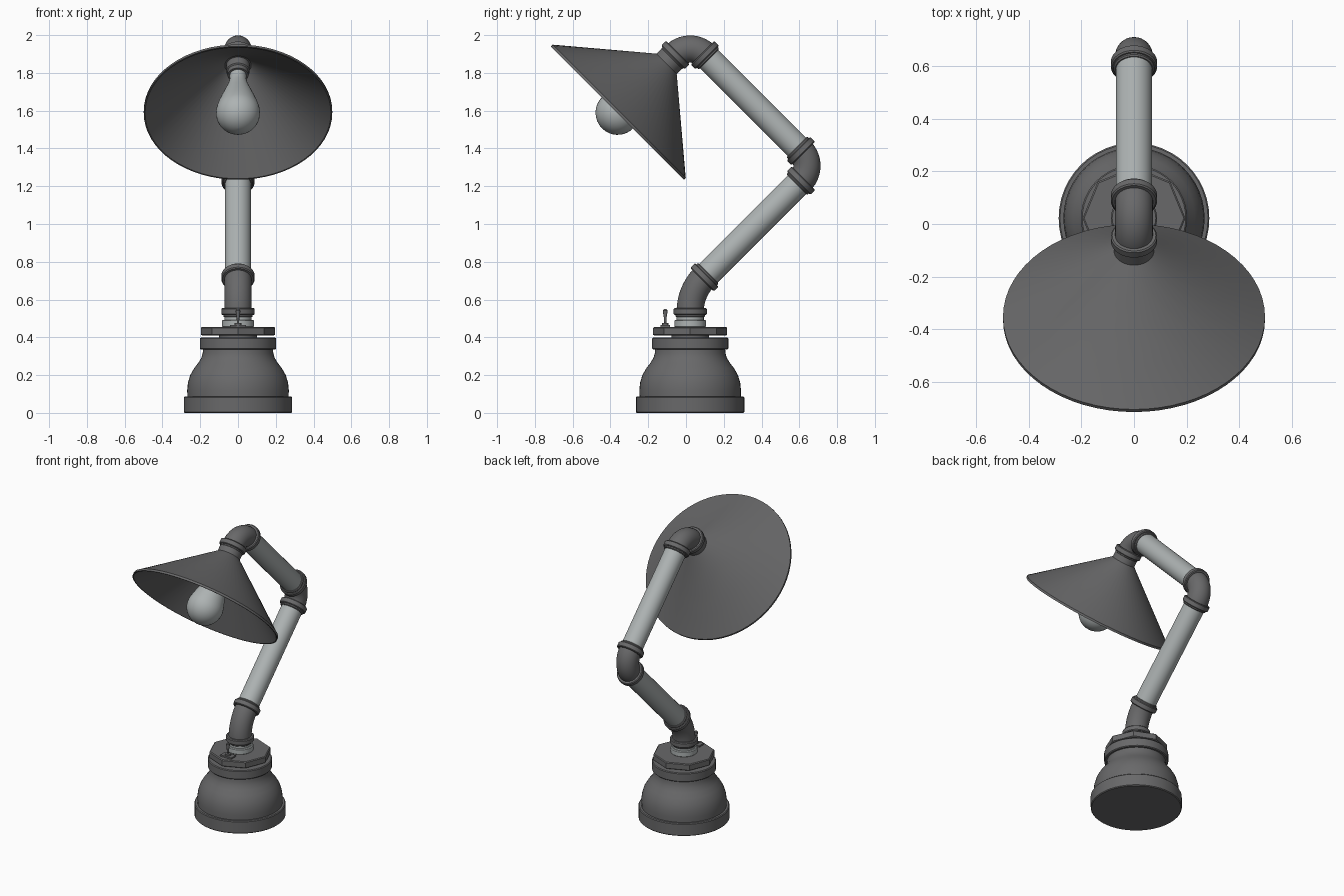
import bpy, bmesh, math
from mathutils import Vector, Matrix

if "Cube" in bpy.data.objects:
    bpy.data.objects.remove(bpy.data.objects["Cube"])


def material(name, rgb):
    m = bpy.data.materials.new(name)
    m.diffuse_color = (*rgb, 1)
    m.use_nodes = True
    m.node_tree.nodes["Principled BSDF"].inputs["Base Color"].default_value = m.diffuse_color
    return m


DARK = material("dark iron", (0.14, 0.14, 0.143))
LIGHT = material("light steel", (0.42, 0.45, 0.45))
CY = 0.022                       # y of the base axis
UP = Vector((0, 0, 1))
S = math.sqrt(0.5)
A1, A2, A3 = Vector((0, S, S)), Vector((0, -S, S)), Vector((0, -S, -S))


def finish(name, bm, mat):
    bmesh.ops.recalc_face_normals(bm, faces=bm.faces)
    me = bpy.data.meshes.new(name)
    bm.to_mesh(me)
    bm.free()
    me.materials.append(mat)
    ob = bpy.data.objects.new(name, me)
    bpy.context.collection.objects.link(ob)
    bpy.ops.object.select_all(action='DESELECT')
    ob.select_set(True)
    bpy.context.view_layer.objects.active = ob
    bpy.ops.object.shade_smooth_by_angle(angle=math.radians(30))
    return ob


def skin(bm, rings, loop=False):
    pairs = list(zip(rings, rings[1:])) + ([(rings[-1], rings[0])] if loop else [])
    for a, b in pairs:
        n = len(a)
        for i in range(n):
            j = (i + 1) % n
            bm.faces.new((a[i], a[j], b[j], b[i]))
    if not loop:
        bm.faces.new(rings[0])
        bm.faces.new(rings[-1])


def lathe(name, mat, profile, origin, axis=UP, seg=48, loop=False):
    """Spin (radius, height) points around an axis."""
    bm = bmesh.new()
    q = axis.to_track_quat('Z', 'Y')
    rings = []
    for r, h in profile:
        rings.append([bm.verts.new(Vector(origin) + q @ Vector(
            (r * math.cos(2 * math.pi * i / seg), r * math.sin(2 * math.pi * i / seg), h)))
            for i in range(seg)])
    skin(bm, rings, loop)
    return finish(name, bm, mat)


def ring(name, mat, r, h, origin, axis=UP, bevel=0.005):
    b = bevel
    return lathe(name, mat, [(r - b, 0), (r, b), (r, h - b), (r - b, h)], origin, axis)


def elbow(name, corner, d0, d1, radius, r=0.072, steps=14):
    """Bent pipe in the yz plane; returns its two end points."""
    bm = bmesh.new()
    turn = d0.angle(d1)
    t = radius * math.tan(turn / 2)
    start = corner - d0 * t
    side = (d1 - d0 * d0.dot(d1)).normalized()
    rings = []
    for k in range(steps + 1):
        a = turn * k / steps
        p = start + d0 * radius * math.sin(a) + side * radius * (1 - math.cos(a))
        out = side * math.cos(a) - d0 * math.sin(a)
        rings.append([bm.verts.new(p + out * r * math.cos(2 * math.pi * i / 32)
                                   + Vector((r * math.sin(2 * math.pi * i / 32), 0, 0)))
                      for i in range(32)])
    skin(bm, rings)
    finish(name, bm, DARK)
    return start, corner + d1 * t


def pipe(name, a, b, r=0.069):
    lathe(name, LIGHT, [(r, 0), (r, (b - a).length)], a, (b - a).normalized(), 32)


# base: foot ring, bell body, collar, octagonal nut
base = Vector((0, CY, 0))
ring("base_foot", DARK, 0.287, 0.087, base)
lathe("base_bell", DARK, [(0.268, 0.08), (0.269, 0.12), (0.265, 0.16), (0.253, 0.2), (0.232, 0.237),
      (0.21, 0.265), (0.195, 0.29), (0.187, 0.315), (0.185, 0.345)], base)
ring("base_collar", DARK, 0.202, 0.062, base + UP * 0.336)
lathe("nut_neck", DARK, [(0.1, 0.39), (0.1, 0.415)], base)
lathe("octagon_nut", DARK, [(0.19, 0.41), (0.196, 0.414), (0.196, 0.45), (0.19, 0.455)], base, seg=8)

# stem
ring("stem_washer", LIGHT, 0.084, 0.04, base + UP * 0.453)
lathe("stem_pipe", LIGHT, [(0.072, 0.49), (0.072, 0.54)], base)

# toggle switch on the nut
bm = bmesh.new()
bmesh.ops.create_cube(bm, size=1, matrix=Matrix.Translation((0, -0.11, 0.459))
                      @ Matrix.Diagonal((0.085, 0.05, 0.012, 1)))
finish("switch_plate", bm, DARK)
lathe("switch_toggle", DARK, [(0.018, 0), (0.018, 0.012), (0.006, 0.014), (0.007, 0.04), (0.012, 0.07),
      (0.012, 0.079), (0.007, 0.086)], (0, -0.11, 0.463), seg=16)

# elbows
low0, low1 = elbow("lower_elbow", Vector((0, CY, 0.643)), UP, A1, 0.262)
mid0, mid1 = elbow("middle_elbow", Vector((0, 0.687, 1.308)), A1, A2, 0.113)
top0, top1 = elbow("upper_elbow", Vector((0, 0.022, 1.973)), A2, A3, 0.113)

# straight arms
pipe("lower_arm", low1, mid0)
pipe("upper_arm", mid1, top0)

# couplings: a wide band with a narrower lip on the pipe side
for name, p, d in (("stem", low0, -UP), ("lower_arm_start", low1, A1), ("lower_arm_end", mid0, -A1),
                   ("upper_arm_start", mid1, A2), ("upper_arm_end", top0, -A2), ("shade", top1, A3)):
    ring(name + "_coupling", DARK, 0.088, 0.036, p - d * 0.02, d)
    ring(name + "_coupling_lip", DARK, 0.078, 0.018, p + d * 0.01, d)

# lamp shade: thin cone shell with a rolled rim, plus its neck
lathe("shade_neck", DARK, [(0.076, 0), (0.076, 0.075)], top1, A3)
lathe("lamp_shade", DARK, [(0.03, 0.062), (0.074, 0.062), (0.494, 0.415), (0.499, 0.418), (0.499, 0.432),
      (0.492, 0.432), (0.07, 0.075), (0.03, 0.075)], top1, A3, 64, loop=True)

# socket and bulb
lathe("bulb_socket", DARK, [(0.062, 0.06), (0.062, 0.12), (0.055, 0.125), (0.055, 0.15)], top1, A3, 32)
centre, R = 0.43, 0.117
bulb = [(0.044, 0.14), (0.044, 0.185), (0.052, 0.22), (0.072, 0.275), (0.092, 0.33), (0.105, 0.37)]
bulb += [(R * math.cos(a), centre + R * math.sin(a))
         for a in (math.radians(-12 + 10 * k) for k in range(11))]
lathe("light_bulb", LIGHT, bulb, top1, A3, 32)
